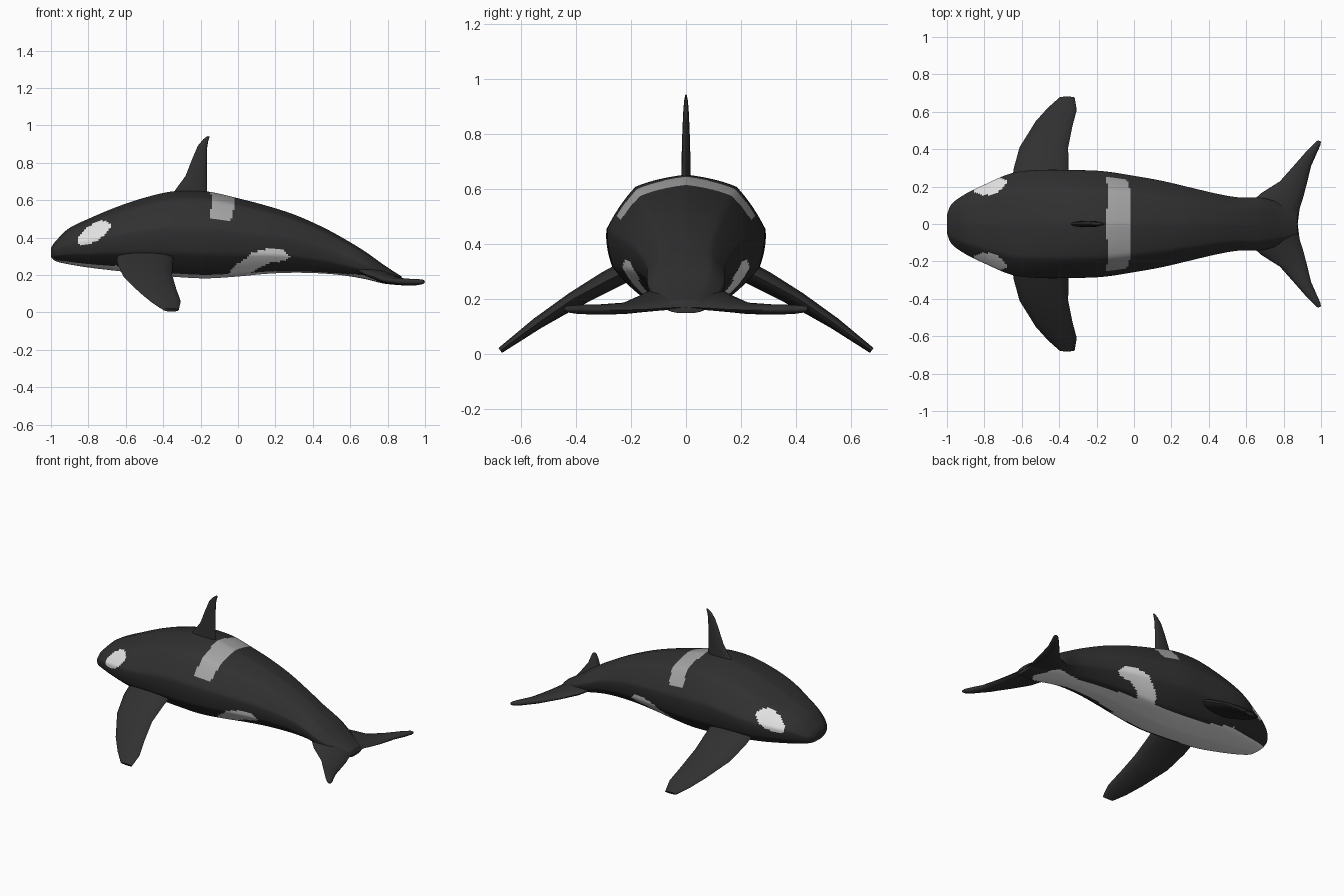
import bpy, bmesh, math
from mathutils import Vector

if "Cube" in bpy.data.objects:
    bpy.data.objects.remove(bpy.data.objects["Cube"])


def material(name, v):
    m = bpy.data.materials.new(name)
    m.diffuse_color = (v, v, v, 1)
    m.use_nodes = True
    m.node_tree.nodes["Principled BSDF"].inputs["Base Color"].default_value = m.diffuse_color
    return m


BLACK, WHITE, GREY = material("black", 0.03), material("white", 0.8), material("saddle grey", 0.38)


def catmull(table, x):
    """Smooth lookup of every column in a table keyed by its first column."""
    n = len(table)
    i = max(j for j in range(n - 1) if table[j][0] <= x + 1e-9)
    a, b = table[i], table[i + 1]
    p, q = table[max(i - 1, 0)], table[min(i + 2, n - 1)]
    h = b[0] - a[0]
    t = (x - a[0]) / h
    out = []
    for c in range(1, len(a)):
        ma = (b[c] - p[c]) / (b[0] - p[0]) * h
        mb = (q[c] - a[c]) / (q[0] - a[0]) * h
        out.append((2*t**3 - 3*t*t + 1)*a[c] + (t**3 - 2*t*t + t)*ma
                   + (3*t*t - 2*t**3)*b[c] + (t**3 - t*t)*mb)
    return out


def linear(table, x):
    for a, b in zip(table, table[1:]):
        if x <= b[0]:
            t = max(0, (x - a[0]) / (b[0] - a[0]))
            return a[1] + (b[1] - a[1]) * t
    return table[-1][1]


def loft(name, rings, mats, rule=None):
    bm = bmesh.new()
    vs = [[bm.verts.new(p) for p in r] for r in rings]
    n = len(vs[0])
    for a, b in zip(vs, vs[1:]):
        for i in range(n):
            j = (i + 1) % n
            bm.faces.new((a[i], a[j], b[j], b[i]))
    bm.faces.new(vs[0])
    bm.faces.new(vs[-1])
    bmesh.ops.recalc_face_normals(bm, faces=bm.faces)
    for f in bm.faces:
        f.smooth = True
        if rule:
            f.material_index = rule(f.calc_center_median())
    me = bpy.data.meshes.new(name)
    bm.to_mesh(me)
    bm.free()
    for m in mats:
        me.materials.append(m)
    ob = bpy.data.objects.new(name, me)
    bpy.context.collection.objects.link(ob)
    bpy.context.view_layer.objects.active = ob
    bpy.ops.object.select_all(action='DESELECT')
    ob.select_set(True)
    bpy.ops.object.shade_smooth_by_angle(angle=math.radians(60))
    return ob


# Body stations: x, top z, bottom z, half width
BODY = [(-1, .345, .295, .05), (-.98, .375, .276, .10), (-.91, .445, .258, .155),
        (-.8, .50, .24, .21), (-.65, .563, .222, .272), (-.5, .613, .205, .288),
        (-.34, .648, .19, .288), (-.17, .647, .182, .282), (0, .61, .192, .257),
        (.15, .571, .206, .23), (.3, .523, .212, .195), (.45, .457, .208, .16),
        (.56, .398, .198, .142), (.68, .325, .178, .14), (.785, .25, .153, .11),
        (.875, .192, .148, .07)]
# Half cross-section: key, width fraction, height fraction
SECTION = [(0, 0, 0), (1, .55, .05), (2, .93, .28), (3, 1, .58), (4, .64, .905), (5, 0, 1)]
FULL = [(-1, -.55, .05)] + SECTION + [(6, -.64, .905)]
STEPS = 9


def section_points():
    pts = []
    for k in range(5 * STEPS + 1):
        s = k / STEPS
        w, h = catmull(FULL, s)
        i = min(int(s), 4)
        t = s - i
        lw = SECTION[i][1] * (1 - t) + SECTION[i + 1][1] * t
        lh = SECTION[i][2] * (1 - t) + SECTION[i + 1][2] * t
        pts.append((.5 * (w + lw), min(1, max(0, .5 * (h + lh)))))
    return pts + [(-w, h) for w, h in pts[-2:0:-1]]


# Colour rules for the body
FLANK = [(-.07, .19), (0, .26), (.08, .32), (.17, .345), (.25, .33), (.28, .30),
         (.25, .275), (.17, .265), (.08, .22), (.05, .18)]
BELLY = [(-1, .6), (-.65, .62), (-.45, .5), (-.1, .52), (.1, .45), (.3, .36),
         (.5, .4), (.66, .68), (.73, .65), (.79, .2), (.8, 0)]


def inside(x, z, poly):
    hit = False
    for (ax, az), (bx, bz) in zip(poly, poly[1:] + poly[:1]):
        if (az > z) != (bz > z) and x < ax + (z - az) * (bx - ax) / (bz - az):
            hit = not hit
    return hit


def body_colour(c):
    top, bot, w = catmull(BODY, min(max(c.x, -1), .874))
    t = (c.z - bot) / (top - bot)
    if t < .2 and abs(c.y) / w < linear(BELLY, c.x):
        return 1
    if inside(c.x, c.z, FLANK):
        return 1
    dx, dz = c.x + .77, c.z - .425
    u, v = dx * .84 + dz * .54, dz * .84 - dx * .54
    if (u / .10) ** 2 + (v / .043) ** 2 < 1:
        return 1
    wob = .008 * math.sin(c.z * 45)
    if c.z > .495 and -.145 + wob < c.x < -.022 + wob:
        return 2
    return 0


xs = sorted({-1 + 1.875 * i / 170 for i in range(170)} | {-.995, -.985, .875})
profile = section_points()
rings = []
for x in xs:
    top, bot, w = catmull(BODY, x)
    rings.append([(x, a * w, bot + b * (top - bot)) for a, b in profile])
loft("body", rings, [BLACK, WHITE, GREY], body_colour)


# Fins: stations of (leading point, trailing point, thickness), lens sections
def fin(name, stations, side=1):
    st = [(Vector(a), Vector(b), t) for a, b, t in stations]
    rings = []
    for i, (a, b, t) in enumerate(st):
        p, q = st[max(i - 1, 0)], st[min(i + 1, len(st) - 1)]
        span = (q[0] + q[1]) - (p[0] + p[1])
        nrm = (b - a).cross(span).normalized()
        ring = []
        for k in range(14):
            ang = 2 * math.pi * k / 14
            pt = a.lerp(b, .5 - .5 * math.cos(ang)) + nrm * (math.sin(ang) * t / 2)
            ring.append((pt.x, pt.y * side, pt.z))
        rings.append(ring)
    return loft(name, rings, [BLACK])


fin("dorsal_fin", [((-.37, 0, .60), (-.16, 0, .60), .036), ((-.335, 0, .655), (-.165, 0, .65), .034),
                   ((-.28, 0, .73), (-.167, 0, .73), .032), ((-.245, 0, .82), (-.167, 0, .81), .027),
                   ((-.215, 0, .89), (-.165, 0, .88), .02), ((-.185, 0, .927), (-.16, 0, .912), .014),
                   ((-.16, 0, .944), (-.152, 0, .938), .006)])

FLIPPER = [((-.65, .2, .31), (-.34, .2, .31), .08), ((-.645, .29, .262), (-.35, .29, .265), .075),
           ((-.612, .41, .19), (-.352, .41, .20), .06), ((-.525, .55, .105), (-.33, .52, .125), .045),
           ((-.46, .622, .052), (-.306, .61, .06), .032), ((-.40, .675, .014), (-.317, .675, .012), .022)]
FLUKE = [((.60, 0, .25), (.875, 0, .17), .06), ((.62, .11, .235), (.885, .08, .167), .055),
         ((.68, .165, .205), (.907, .15, .162), .046), ((.78, .228, .172), (.925, .22, .16), .04),
         ((.86, .318, .163), (.947, .31, .16), .038), ((.93, .398, .162), (.98, .385, .162), .034),
         ((.972, .44, .163), (.998, .425, .163), .024), ((.985, .447, .163), (.999, .44, .163), .012)]
for label, side in (("left", -1), ("right", 1)):
    fin(label + "_flipper", FLIPPER, side)
    fin(label + "_tail_fluke", FLUKE, side)
